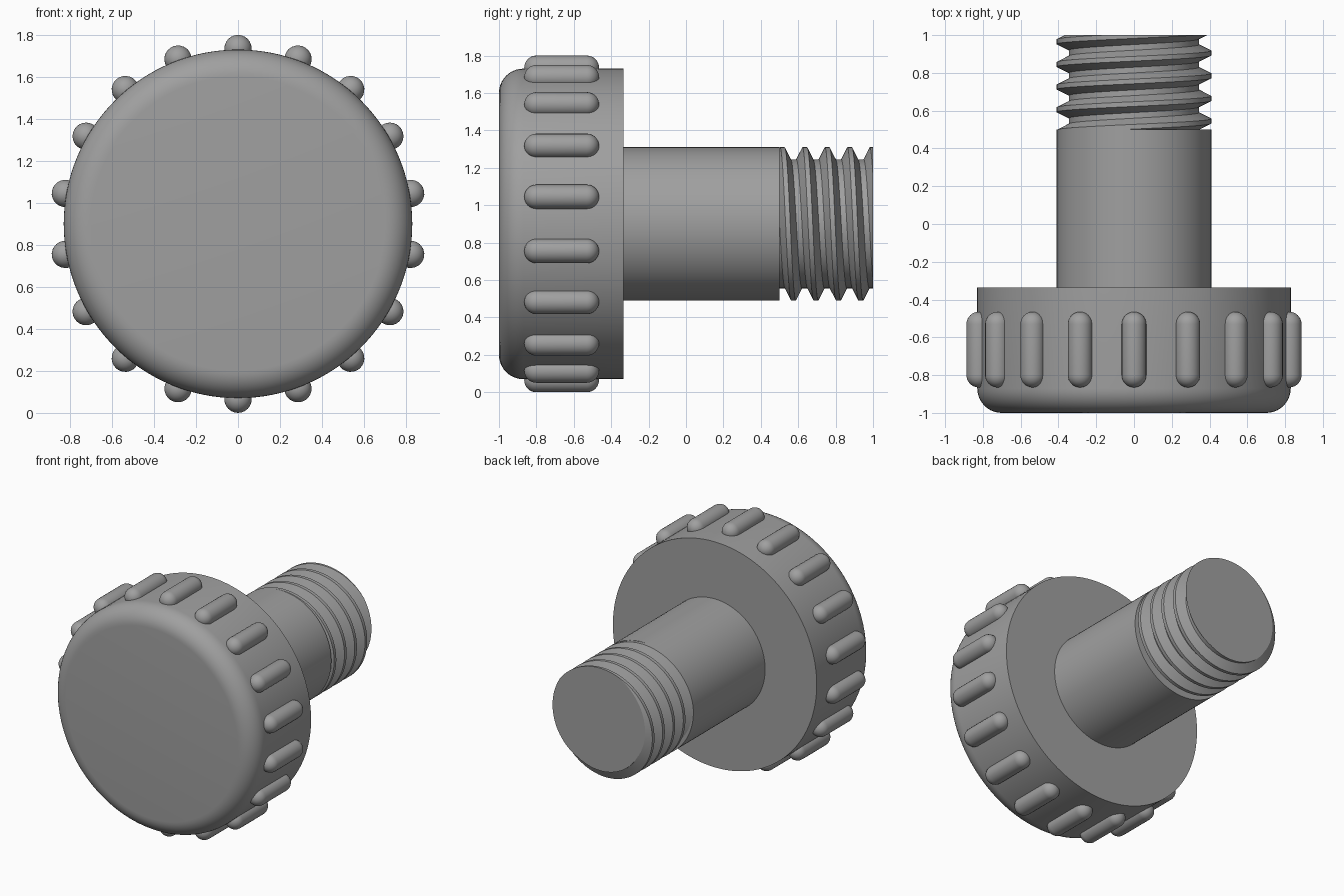
import bpy, bmesh, math
from mathutils import Matrix

if "Cube" in bpy.data.objects:
    bpy.data.objects.remove(bpy.data.objects["Cube"])

CZ = 0.90          # height of the screw axis
HEAD_R, SHANK_R, ROOT_R = 0.83, 0.41, 0.345
HEAD_BACK, SHANK_END, TIP = -0.335, 0.50, 1.0

grey = bpy.data.materials.new("mid grey")
grey.diffuse_color = (0.35, 0.35, 0.35, 1)
grey.use_nodes = True
grey.node_tree.nodes["Principled BSDF"].inputs["Base Color"].default_value = grey.diffuse_color


def finish(bm, name, angle=30):
    """Turn a bmesh into a shaded, coloured object on the screw axis."""
    bmesh.ops.remove_doubles(bm, verts=bm.verts, dist=1e-5)
    bmesh.ops.recalc_face_normals(bm, faces=bm.faces)
    mesh = bpy.data.meshes.new(name)
    bm.to_mesh(mesh)
    bm.free()
    mesh.materials.append(grey)
    ob = bpy.data.objects.new(name, mesh)
    ob.location.z = CZ
    bpy.context.collection.objects.link(ob)
    bpy.ops.object.select_all(action='DESELECT')
    ob.select_set(True)
    bpy.context.view_layer.objects.active = ob
    bpy.ops.object.shade_smooth_by_angle(angle=math.radians(angle))
    return ob


def lathe(bm, profile, segs, offset=Matrix()):
    """Revolve (y, radius) points about the y axis and cap both ends."""
    rings = []
    for y, r in profile:
        rings.append([bm.verts.new(offset @ Matrix.Rotation(math.tau * i / segs, 4, 'Y')
                                   @ Matrix.Translation((0, y, r)).to_translation())
                      for i in range(segs)])
    for a, b in zip(rings, rings[1:]):
        for i in range(segs):
            j = (i + 1) % segs
            bm.faces.new((a[i], a[j], b[j], b[i]))
    bm.faces.new(rings[0])
    bm.faces.new(rings[-1])


# Round head with a filleted front rim
FILLET, STEPS = 0.13, 10
arc = [math.pi / 2 * i / STEPS for i in range(STEPS + 1)]
bm = bmesh.new()
lathe(bm, [(-1 + FILLET * (1 - math.sin(a)), HEAD_R - FILLET * (1 - math.cos(a)))
           for a in reversed(arc)] + [(HEAD_BACK, HEAD_R)], 128)
finish(bm, "head")

# Capsule grips around the head
GRIP_R, GRIP_Y0, GRIP_Y1, COUNT = 0.065, -0.865, -0.465, 18
front = [(GRIP_Y0 + GRIP_R * (1 - math.cos(a)), max(GRIP_R * math.sin(a), 0.0005))
         for a in (math.pi / 2 * i / 8 for i in range(9))]
capsule = front + [(GRIP_Y0 + GRIP_Y1 - y, r) for y, r in reversed(front)]
bm = bmesh.new()
for k in range(COUNT):
    lathe(bm, capsule, 24, Matrix.Rotation(math.tau * k / COUNT, 4, 'Y')
          @ Matrix.Translation((0, 0, 0.835)))
finish(bm, "grips", 40)

# Plain shank
bm = bmesh.new()
lathe(bm, [(HEAD_BACK - 0.02, SHANK_R), (SHANK_END, SHANK_R)], 96)
finish(bm, "shank")

# Helical thread: one tooth profile swept along a helix, trimmed flat at both ends
PITCH, CREST_Y, SEGS = 0.12, 0.635, 96
tooth = [(-0.0125, SHANK_R), (0.0125, SHANK_R), (0.045, ROOT_R), (0.075, ROOT_R)]
bm = bmesh.new()
rows = []
for turn in range(-3, 5):
    for dy, r in tooth:
        rows.append([bm.verts.new((r * math.sin(p), CREST_Y + dy + PITCH * (turn + p / math.tau),
                                   r * math.cos(p)))
                     for p in (math.tau * i / SEGS for i in range(SEGS + 1))])
for a, b in zip(rows, rows[1:]):
    for i in range(SEGS):
        bm.faces.new((a[i], a[i + 1], b[i + 1], b[i]))
bmesh.ops.remove_doubles(bm, verts=bm.verts, dist=1e-5)
for y, side in ((SHANK_END, -1), (TIP, 1)):
    cut = bmesh.ops.bisect_plane(bm, geom=bm.verts[:] + bm.edges[:] + bm.faces[:], dist=1e-6,
                                 plane_co=(0, y, 0), plane_no=(0, side, 0), clear_outer=True)
    rim = [e for e in cut["geom_cut"] if isinstance(e, bmesh.types.BMEdge) and e.is_boundary]
    bmesh.ops.holes_fill(bm, edges=rim, sides=0)
finish(bm, "thread", 25)
